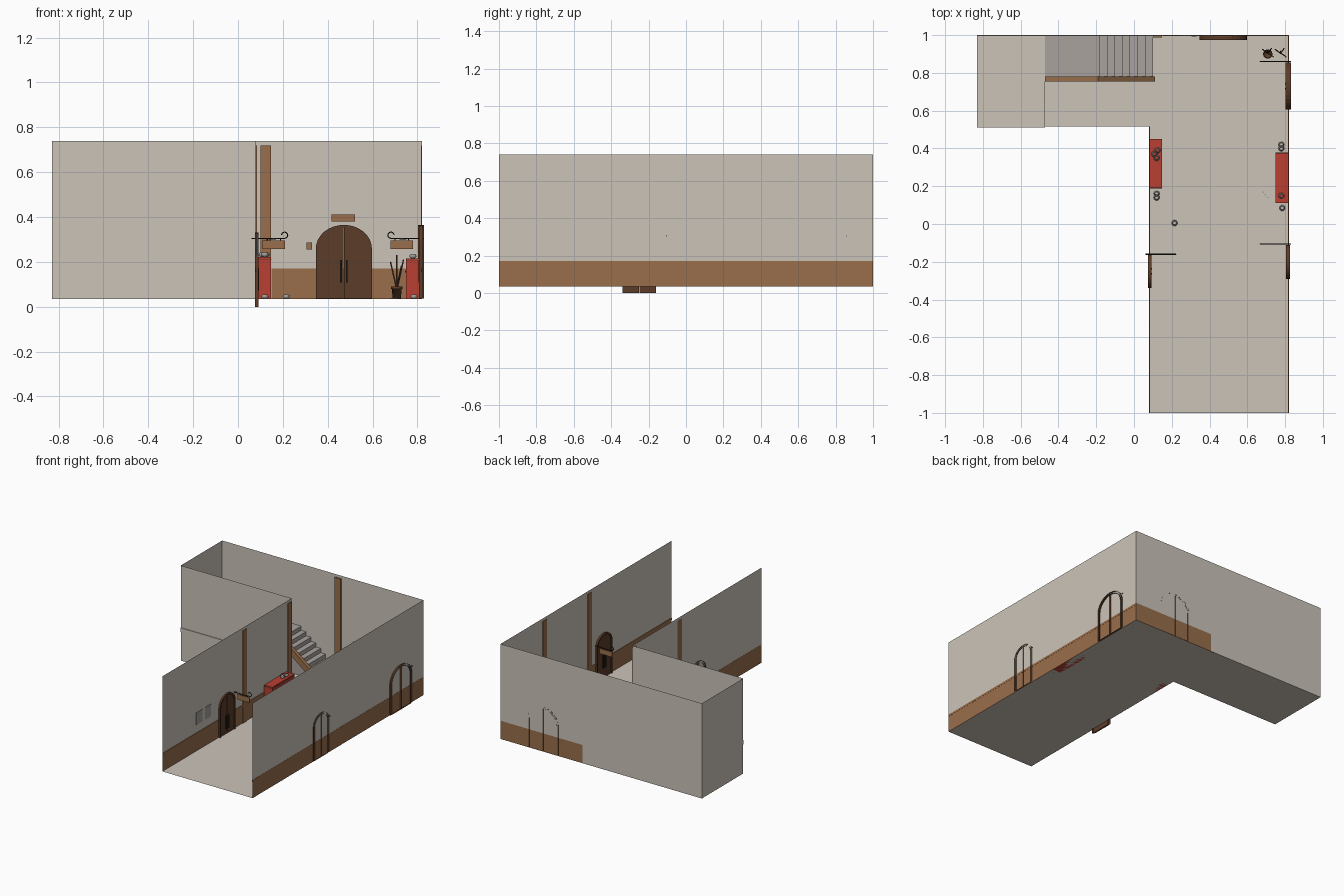
import bpy, bmesh, math
from mathutils import Matrix, Vector

if "Cube" in bpy.data.objects:
    bpy.data.objects.remove(bpy.data.objects["Cube"])


def material(name, rgb):
    m = bpy.data.materials.new(name)
    m.diffuse_color = (*rgb, 1)
    m.use_nodes = True
    m.node_tree.nodes["Principled BSDF"].inputs["Base Color"].default_value = m.diffuse_color
    return m


CREAM = material("cream plaster", (0.60, 0.55, 0.485))
BROWN = material("warm wood", (0.32, 0.155, 0.07))
DARK = material("dark wood", (0.107, 0.045, 0.022))
RED = material("red cloth", (0.48, 0.05, 0.032))
STONE = material("grey stair", (0.40, 0.365, 0.345))
IRON = material("black iron", (0.02, 0.014, 0.01))
CHINA = material("pale grey china", (0.36, 0.35, 0.33))

FLOOR, TOP, RAIL = 0.035, 0.74, 0.17


def mesh(name, verts, faces, mats, matrix=None):
    me = bpy.data.meshes.new(name)
    me.from_pydata(verts, [], faces)
    for m in mats:
        me.materials.append(m)
    ob = bpy.data.objects.new(name, me)
    bpy.context.collection.objects.link(ob)
    if matrix:
        ob.matrix_world = matrix
    return ob


def box(name, x, y, z, mat):
    v = [(a, b, c) for a in x for b in y for c in z]
    f = [(0, 1, 3, 2), (4, 6, 7, 5), (0, 4, 5, 1), (2, 3, 7, 6), (0, 2, 6, 4), (1, 5, 7, 3)]
    return mesh(name, v, f, [mat])


def lathe(name, loc, profile, mat, sides=12):
    v, f = [], []
    for r, z in profile:
        for i in range(sides):
            a = math.tau * i / sides
            v.append((loc[0] + r * math.cos(a), loc[1] + r * math.sin(a), loc[2] + z))
    for j in range(len(profile) - 1):
        for i in range(sides):
            k = (i + 1) % sides
            f.append((j * sides + i, j * sides + k, (j + 1) * sides + k, (j + 1) * sides + i))
    f.append(tuple(range(sides))[::-1])
    ob = mesh(name, v, f, [mat])
    ob.data.shade_smooth()
    return ob


def tube(name, paths, radius, mat):
    cu = bpy.data.curves.new(name, 'CURVE')
    cu.dimensions = '3D'
    cu.bevel_depth, cu.bevel_resolution, cu.use_fill_caps = radius, 1, True
    cu.materials.append(mat)
    for pts in paths:
        s = cu.splines.new('POLY')
        s.points.add(len(pts) - 1)
        for p, co in zip(s.points, pts):
            p.co = (*co, 1)
    ob = bpy.data.objects.new(name, cu)
    bpy.context.collection.objects.link(ob)


def wall(name, a, b, panelled):
    hs = [FLOOR, RAIL, TOP] if panelled else [FLOOR, TOP]
    v = [(*p, h) for h in hs for p in (a, b)]
    f = [(2 * i, 2 * i + 1, 2 * i + 3, 2 * i + 2) for i in range(len(hs) - 1)]
    ob = mesh(name, v, f, [CREAM, BROWN])
    if panelled:
        ob.data.polygons[0].material_index = 1


# Floor and walls: a corridor with a wing on the left, open at front and top
mesh("floor", [(x, y, FLOOR) for x, y in ((0.08, -1), (0.82, -1), (0.82, 1), (-0.83, 1), (-0.83, 0.515), (0.08, 0.515))],
     [tuple(range(6))], [CREAM])
wall("right_wall", (0.82, -1), (0.82, 1), True)
wall("left_wall", (0.08, 0.515), (0.08, -1), True)
wall("back_wall", (0.82, 1), (0.15, 1), True)
wall("wing_back_wall", (0.15, 1), (-0.83, 1), False)
wall("wing_end_wall", (-0.83, 1), (-0.83, 0.515), False)
wall("wing_front_wall", (-0.83, 0.515), (0.08, 0.515), False)

# Rail along the top of the panelling
cap = (0.155, RAIL)
box("right_panel_cap", (0.816, 0.821), (-1, 1), cap, BROWN)
box("left_panel_cap", (0.079, 0.084), (-1, 0.515), cap, BROWN)
box("back_panel_cap", (0.15, 0.82), (0.996, 1), cap, BROWN)

# Upright wall timbers
for y in (-0.04, 0.487):
    box("left_timber", (0.079, 0.085), (y - 0.024, y + 0.024), (FLOOR, 0.72), BROWN)
    box("right_timber", (0.815, 0.819), (y - 0.024, y + 0.024), (FLOOR, 0.72), BROWN)
box("back_timber", (0.10, 0.148), (0.988, 0.999), (FLOOR, 0.72), BROWN)

# Stair, landing and sloping side beam
N, RUN, X0 = 8, 0.04, 0.10
RISE = (0.28 - FLOOR) / N
prof = [(X0, FLOOR)]
for i in range(N):
    z = FLOOR + RISE * (i + 1)
    prof += [(X0 - RUN * i, z), (X0 - RUN * (i + 1), z)]
prof[-1] = (-0.47, 0.28)
prof.append((-0.47, FLOOR))


def extrude_y(name, prof, y0, y1, mat):
    n = len(prof)
    v = [(x, y, z) for y in (y0, y1) for x, z in prof]
    f = [tuple(range(n)), tuple(range(2 * n - 1, n - 1, -1))]
    f += [(i, i + n, (i + 1) % n + n, (i + 1) % n) for i in range(n)]
    ob = mesh(name, v, f, [mat])
    bm = bmesh.new()
    bm.from_mesh(ob.data)
    bmesh.ops.recalc_face_normals(bm, faces=bm.faces)
    bm.to_mesh(ob.data)
    bm.free()


extrude_y("stairs", prof, 0.78, 0.998, STONE)
extrude_y("stair_side_beam", [(0.11, FLOOR), (0.11, 0.075), (-0.19, 0.305), (-0.47, 0.305), (-0.47, 0.25), (-0.19, 0.25), (0.09, FLOOR)],
          0.755, 0.782, BROWN)
box("landing", (-0.83, -0.47), (0.51, 0.998), (0.25, 0.28), CREAM)


# Arched double doors, open at the back; local -y points into the room
def arch(w, h, n=16):
    r = w / 2
    return [(-r, 0)] + [(-r * math.cos(math.pi * i / n), h - r * 0.85 * (1 - math.sin(math.pi * i / n)))
                        for i in range(n + 1)] + [(r, 0)]


def door(name, loc, turn, w, h, front, back):
    mat = Matrix.Translation(loc) @ Matrix.Rotation(math.radians(turn), 4, 'Z')
    out, inn = arch(w, h), arch(w - 0.024, h - 0.012)
    n = len(out)
    v = [(x, back, z) for x, z in out] + [(x, -front, z) for x, z in out]
    v += [(x, -front, z) for x, z in inn] + [(x, back, z) for x, z in inn]
    f = [(k * n + i, k * n + i + 1, (k + 1) * n + i + 1, (k + 1) * n + i) for k in range(3) for i in range(n - 1)]
    mesh(name + "_frame", v, f, [DARK], mat)
    d = -front + 0.006
    for s in (-1, 1):
        half = [(x, z) for x, z in inn if x * s > 0.001]
        half.sort(key=lambda p: (p[1], -abs(p[0])))
        half += [(s * 0.0015, h - 0.012), (s * 0.0015, 0)]
        m = len(half)
        v = [(x, d, z) for x, z in half] + [(x, back, z) for x, z in half]
        f = [tuple(range(m)[::s])] + [(i, (i + 1) % m, (i + 1) % m + m, i + m) for i in range(m)]
        mesh(name + "_leaf", v, f, [DARK], mat)
        hb = box(name + "_handle", sorted((s * 0.009, s * 0.017)), (d - 0.008, d), (h * 0.22, h * 0.52), IRON)
        hb.matrix_world = mat


door("back_door", (0.472, 1, 0.037), 0, 0.25, 0.328, 0.025, 0.001)
door("right_far_door", (0.82, 0.73, 0.037), -90, 0.25, 0.328, 0.018, 0.010)
door("right_near_door", (0.82, -0.20, 0.037), -90, 0.18, 0.326, 0.014, 0.005)
door("left_door", (0.08, -0.25, 0), 90, 0.18, 0.33, 0.012, 0.005)


# Hanging boards on curled iron brackets
def hanging_sign(name, wx, s, y):
    curl = [(wx + s * (0.148 + 0.014 * math.cos(a)), y, 0.319 + 0.014 * math.sin(a))
            for a in (-1.57 + 0.52 * i for i in range(10))]
    arm = [(wx, y, 0.305), (wx + s * 0.10, y, 0.303)] + curl
    hooks = [[(wx + s * t, y, 0.305), (wx + s * t, y, 0.29)] for t in (0.07, 0.13)]
    tube(name + "_bracket", [arm] + hooks, 0.0028, IRON)
    box(name + "_board", sorted((wx + s * 0.05, wx + s * 0.15)), (y - 0.003, y + 0.003), (0.258, 0.296), BROWN)


hanging_sign("left_sign", 0.06, 1, -0.16)
hanging_sign("right_near_sign", 0.83, -1, -0.105)
hanging_sign("right_far_sign", 0.83, -1, 0.86)

# Wall boards and paper notices
box("back_door_board", (0.418, 0.522), (0.99, 0.999), (0.38, 0.412), BROWN)
box("small_board", (0.305, 0.33), (0.992, 0.999), (0.256, 0.287), BROWN)
box("back_notice", (0.245, 0.30), (0.995, 0.999), (0.203, 0.278), CREAM)
for y, z in ((-0.57, 0.23), (-0.47, 0.23)):
    box("left_notice", (0.081, 0.084), (y - 0.035, y + 0.035), (z, z + 0.09), CHINA)

# Red covered counters with dark base boards
for x, y, h in (((0.082, 0.148), (0.19, 0.45), 0.222), ((0.75, 0.818), (0.112, 0.377), 0.215)):
    box("counter", x, y, (FLOOR, h), RED)
    box("counter_edge", (x[0] - 0.001, x[1] + 0.001), (y[0] - 0.001, y[1] + 0.001), (h - 0.012, h - 0.008), DARK)

# Vases and crockery on and around the counters
vase = [(0.008, 0), (0.016, 0.008), (0.014, 0.016), (0.009, 0.02)]
for p in ((0.12, 0.35, 0.222), (0.125, 0.39, 0.222), (0.108, 0.37, 0.222), (0.78, 0.15, 0.215),
          (0.12, 0.14, FLOOR), (0.12, 0.16, FLOOR), (0.78, 0.40, FLOOR), (0.78, 0.42, FLOOR),
          (0.785, 0.085, FLOOR), (0.215, 0.005, FLOOR)):
    lathe("pot", p, vase, CHINA, 10)
for i in range(3):
    box("floor_scrap", (0.68 + 0.012 * i, 0.687 + 0.012 * i), (0.165 - 0.014 * i, 0.172 - 0.014 * i), (FLOOR, 0.04), CHINA)

# Potted bare branches and a second bundle in the corner
lathe("plant_pot", (0.708, 0.90, FLOOR), [(0.018, 0), (0.022, 0.045), (0.025, 0.045), (0.025, 0.055), (0.02, 0.055), (0.019, 0.045), (0.001, 0.045)], DARK)
for x, h, name in ((0.708, 0.23, "plant_branches"), (0.775, 0.19, "corner_branches")):
    stems = [[(x, 0.905, 0.075), (x + 0.35 * dx, 0.905 + 0.3 * dy, 0.12), (x + dx, 0.905 + dy, h + dz)]
             for dx, dy, dz in ((-0.028, 0.02, -0.03), (0.0, 0.01, 0), (0.03, -0.02, -0.02), (0.02, 0.025, -0.05))]
    tube(name, stems, 0.003, DARK)
tube("corner_trunk", [[(0.775, 0.905, FLOOR), (0.775, 0.905, 0.08)]], 0.005, DARK)
